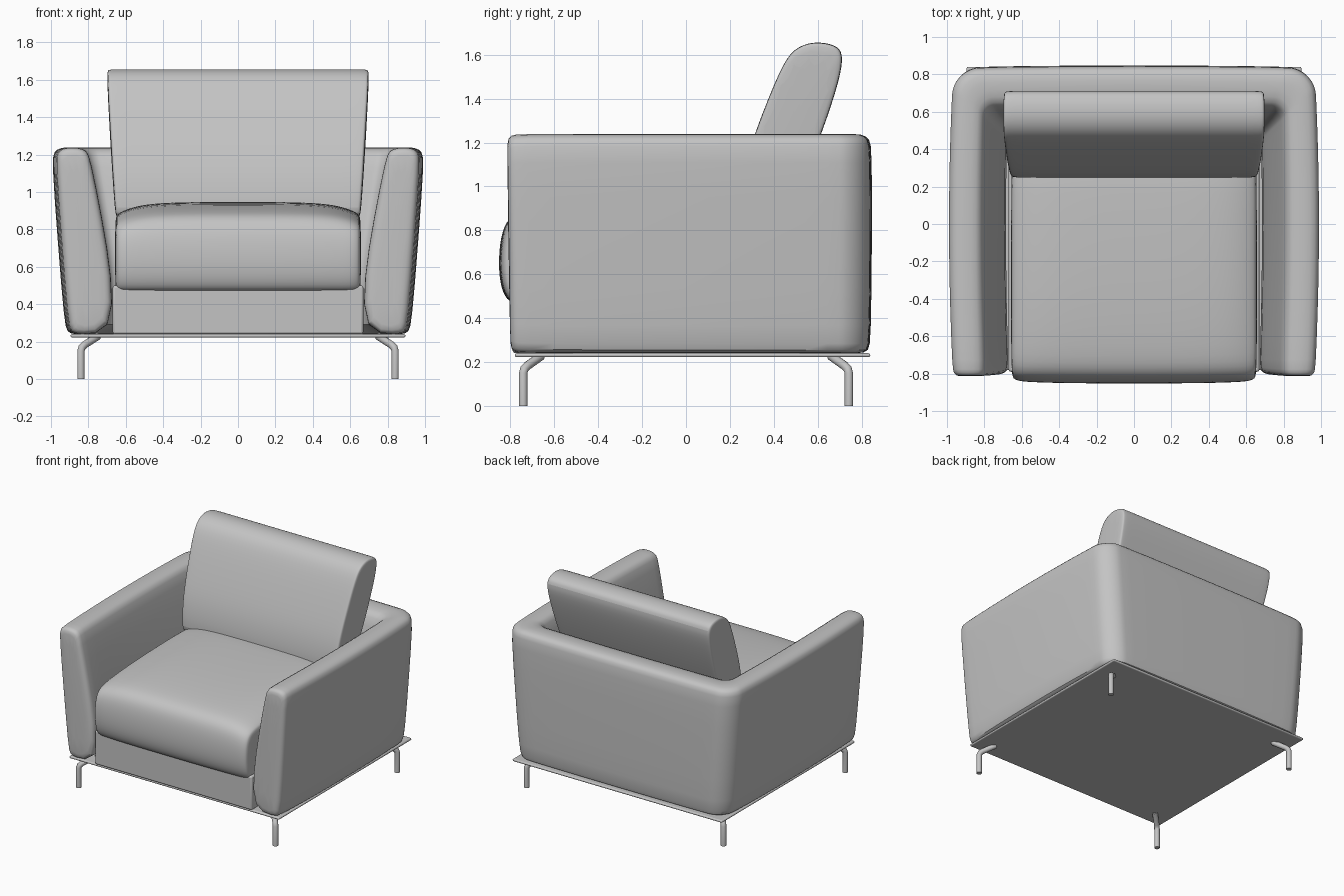
import bpy, bmesh, math
from mathutils import Vector

old = bpy.data.objects.get("Cube")
if old:
    bpy.data.objects.remove(old)

GREY = (0.55, 0.55, 0.55, 1)
mat = bpy.data.materials.new("grey upholstery")
mat.use_nodes = True
mat.diffuse_color = GREY
mat.node_tree.nodes["Principled BSDF"].inputs["Base Color"].default_value = GREY


def finish(name, bm, subsurf=0, bevel=0):
    bmesh.ops.recalc_face_normals(bm, faces=bm.faces)
    mesh = bpy.data.meshes.new(name)
    bm.to_mesh(mesh)
    bm.free()
    mesh.materials.append(mat)
    ob = bpy.data.objects.new(name, mesh)
    bpy.context.collection.objects.link(ob)
    if bevel:
        mod = ob.modifiers.new("soft edges", "BEVEL")
        mod.width, mod.segments = bevel, 3
    if subsurf:
        mod = ob.modifiers.new("smooth", "SUBSURF")
        mod.levels = mod.render_levels = subsurf
    bpy.ops.object.select_all(action="DESELECT")
    ob.select_set(True)
    bpy.context.view_layer.objects.active = ob
    bpy.ops.object.shade_smooth_by_angle(angle=math.radians(50))
    return ob


def loft(rings):
    """Skin a list of closed rings and cap both ends."""
    bm = bmesh.new()
    loops = [[bm.verts.new(p) for p in ring] for ring in rings]
    n = len(loops[0])
    for a, b in zip(loops, loops[1:]):
        for i in range(n):
            j = (i + 1) % n
            bm.faces.new((a[i], a[j], b[j], b[i]))
    bm.faces.new(loops[0])
    bm.faces.new(loops[-1])
    return bm


def box(name, lo, hi, bevel):
    bm = bmesh.new()
    bmesh.ops.create_cube(bm, size=1)
    for v in bm.verts:
        v.co = [l + (c + 0.5) * (h - l) for c, l, h in zip(v.co, lo, hi)]
    return finish(name, bm, bevel=bevel)


# Arms and back: one leaning section swept round a U.
# Each section point: half width, height, back position, corner radius
SECTION = [(.86, .235, .80, .10), (.895, .25, .835, .14), (.91, .30, .845, .15),
           (.945, .75, .85, .15), (.975, 1.17, .85, .15), (.965, 1.215, .84, .14),
           (.93, 1.24, .81, .12), (.85, 1.24, .72, .10), (.805, 1.225, .65, .07),
           (.785, 1.18, .62, .06), (.72, .85, .55, .05), (.67, .55, .50, .05),
           (.66, .24, .50, .05)]


def bulge(x, y):
    return Vector((x * (1 + 0.022 * (1 - (y / 0.8) ** 2)),
                   y - 0.015 * max(0, y) * x * x, 0))


def front_ring(y, inset):
    ring = []
    for hw, z, _, _ in SECTION:
        mid = 0.78 + 0.1 * (z - 0.24)
        x = mid + (hw - mid) * (1 - inset / 0.11)
        z = 0.74 + (z - 0.74) * (1 - inset / 0.5)
        lean = -0.015 * (z - 0.3)
        ring.append(bulge(x, y) + Vector((0, lean, z)))
    return ring


half = [front_ring(-.803, .045), front_ring(-.797, .022),
        front_ring(-.782, .006), front_ring(-.755, 0)]
for t in (.2, .4, .6, .8):
    half.append([bulge(hw, -.755 + t * (by - r + .755)) + Vector((0, 0, z))
                 for hw, z, by, r in SECTION])
for k in range(9):
    a = math.radians(k * 90 / 8)
    half.append([bulge(hw - r + r * math.cos(a), by - r + r * math.sin(a)) + Vector((0, 0, z))
                 for hw, z, by, r in SECTION])
half.append([bulge(hw * .4, by) + Vector((0, 0, z)) for hw, z, by, r in SECTION])
mirrored = [[Vector((-p.x, p.y, p.z)) for p in ring] for ring in reversed(half)]
finish("arms_and_back", loft(half + mirrored), subsurf=1)

# Seat base and floor plate
box("seat_base", (-.67, -.79, .24), (.67, .56, .50), .012)
box("bottom_plate", (-.895, -.78, .222), (.895, .84, .24), .008)

# Cushions: a side profile carried across the width
STATIONS = (0, .35, .65, .82, .93, .98, 1)


def cushion(name, profile, shape):
    fracs = [-f for f in reversed(STATIONS)] + list(STATIONS[1:])
    finish(name, loft([[shape(f, y, z) for y, z in profile] for f in fracs]), subsurf=2)


def seat_shape(f, y, z):
    e = abs(f)
    crown = 0.07 * e ** 6 * max(0, z - .7) / .25
    s = 1 - (0.05 if e == 1 else 0.015 if e == .98 else 0)
    y = y + (0.015 * e ** 4 if y < -.6 else 0)
    return Vector((f * .658, -.17 + (y + .17) * s, .67 + (z - .67) * s - crown))


def back_shape(f, y, z):
    s = 1 - (0.05 if abs(f) == 1 else 0.01 if abs(f) == .98 else 0)
    x = f * (.66 + .045 * (z - .87) / .78)
    return Vector((x, .48 + (y - .48) * s, 1.26 + (z - 1.26) * (1 + s) / 2))


cushion("seat_cushion",
        [(.50, .46), (-.3, .46), (-.77, .46), (-.82, .48), (-.85, .56), (-.855, .68),
         (-.84, .80), (-.80, .87), (-.70, .905), (-.3, .94), (.2, .95), (.50, .94)],
        seat_shape)
cushion("back_cushion",
        [(.27, .86), (.24, .89), (.262, 1.08), (.315, 1.25), (.43, 1.54), (.49, 1.63),
         (.58, 1.663), (.68, 1.648), (.718, 1.61), (.705, 1.5), (.62, 1.24), (.50, .95),
         (.44, .86)],
        back_shape)

# Legs: bent round tubes, splayed out to the corners
def leg(name, sx, sy):
    path = [(.84, .742, 0), (.84, .742, .15), (.835, .737, .168), (.822, .724, .182),
            (.75, .66, .228)]
    rings = []
    for i, p in enumerate(path):
        p = Vector(p)
        d = Vector(path[min(i + 1, 4)]) - Vector(path[max(i - 1, 0)])
        u = Vector((1, -1, 0)).normalized()
        v = d.normalized().cross(u)
        ring = [p + .02 * (u * math.cos(a) + v * math.sin(a))
                for a in (math.tau * k / 12 for k in range(12))]
        if i == 0:
            for q in ring:
                q.z = 0
        rings.append([Vector((q.x * sx, q.y * sy, q.z)) for q in ring])
    finish(name, loft(rings))


for side, sx in (("left", 1), ("right", -1)):
    for end, sy in (("front", -1), ("back", 1)):
        leg(f"{end}_{side}_leg", sx, sy)
